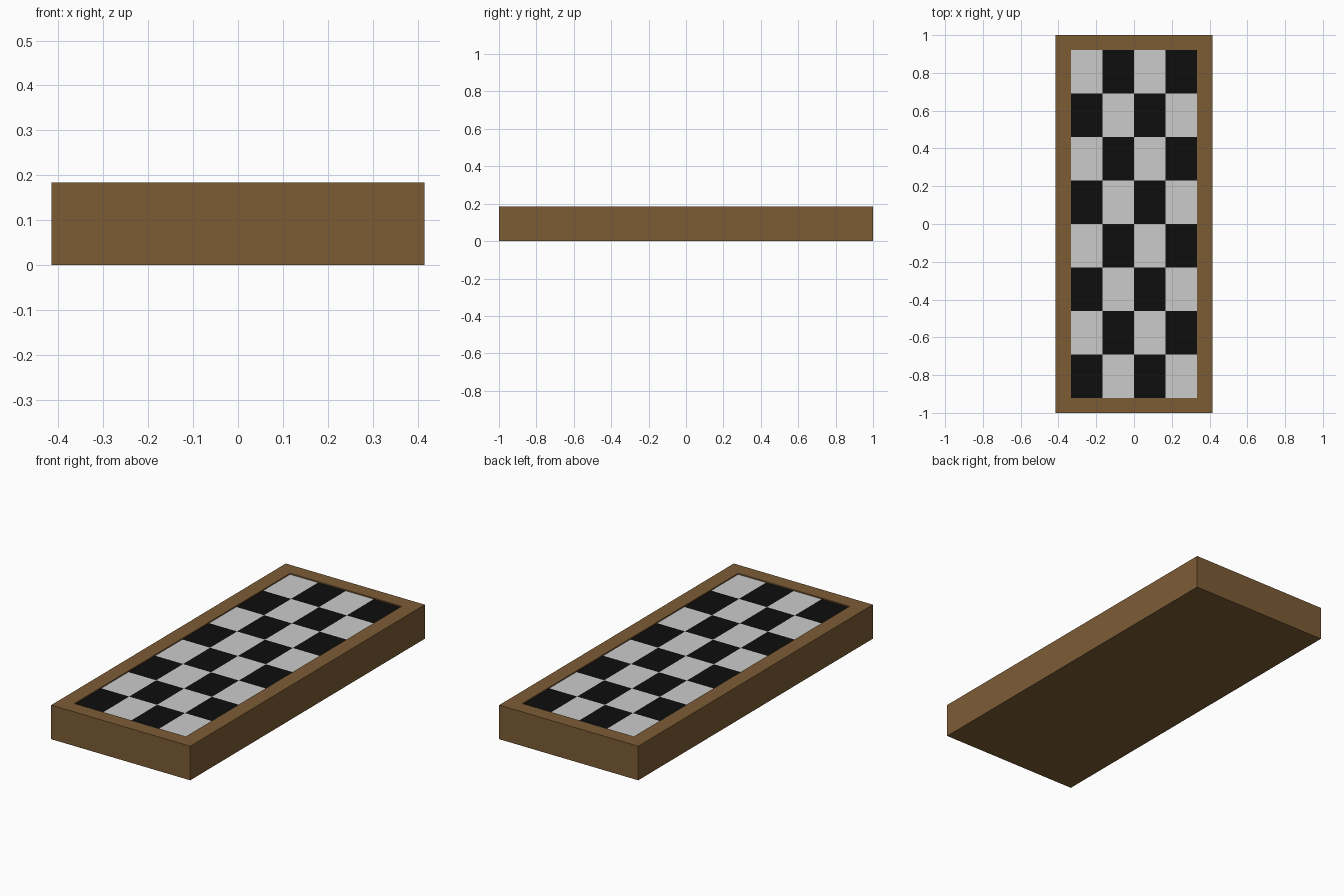
import bpy, bmesh

if "Cube" in bpy.data.objects:
    bpy.data.objects.remove(bpy.data.objects["Cube"])

HX, HY, H = 0.415, 1.0, 0.184      # outer half sizes and height
PX, PY = 0.333, 0.92               # playing field half sizes
DEPTH = 0.006                      # recess of the field
COLS, ROWS = 4, 8


def material(name, rgb):
    m = bpy.data.materials.new(name)
    m.diffuse_color = (*rgb, 1.0)
    m.use_nodes = True
    m.node_tree.nodes["Principled BSDF"].inputs["Base Color"].default_value = m.diffuse_color
    return m


def finish(name, bm, mats):
    me = bpy.data.meshes.new(name)
    bm.to_mesh(me)
    bm.free()
    for m in mats:
        me.materials.append(m)
    ob = bpy.data.objects.new(name, me)
    bpy.context.collection.objects.link(ob)
    return ob


wood = material("brown wood", (0.205, 0.108, 0.036))
white = material("light square", (0.6, 0.6, 0.6))
black = material("dark square", (0.004, 0.004, 0.004))

# Wooden case: box with a shallow recess opened in its top
bm = bmesh.new()
bmesh.ops.create_cube(bm, size=1)
bmesh.ops.scale(bm, vec=(2 * HX, 2 * HY, H), verts=bm.verts)
bmesh.ops.translate(bm, vec=(0, 0, H / 2), verts=bm.verts)
top = max(bm.faces, key=lambda f: f.calc_center_median().z)
bmesh.ops.inset_individual(bm, faces=[top], thickness=0.05)
for v in top.verts:
    v.co.x = PX if v.co.x > 0 else -PX
    v.co.y = PY if v.co.y > 0 else -PY
walls = bmesh.ops.extrude_discrete_faces(bm, faces=[top])["faces"]
bmesh.ops.translate(bm, vec=(0, 0, -DEPTH), verts=walls[0].verts)
bmesh.ops.delete(bm, geom=walls, context='FACES_ONLY')
finish("board_case", bm, [wood])

# Chequered field lying on the recess floor
bm = bmesh.new()
bmesh.ops.create_grid(bm, x_segments=COLS, y_segments=ROWS, size=1)
for v in bm.verts:
    v.co = (v.co.x * PX, v.co.y * PY, H - DEPTH)
for f in bm.faces:
    c = f.calc_center_median()
    col = int((c.x + PX) / (2 * PX) * COLS)
    row = int((c.y + PY) / (2 * PY) * ROWS)
    f.material_index = (col + row + 1) % 2     # dark in the front left corner
finish("chequered_field", bm, [white, black])
